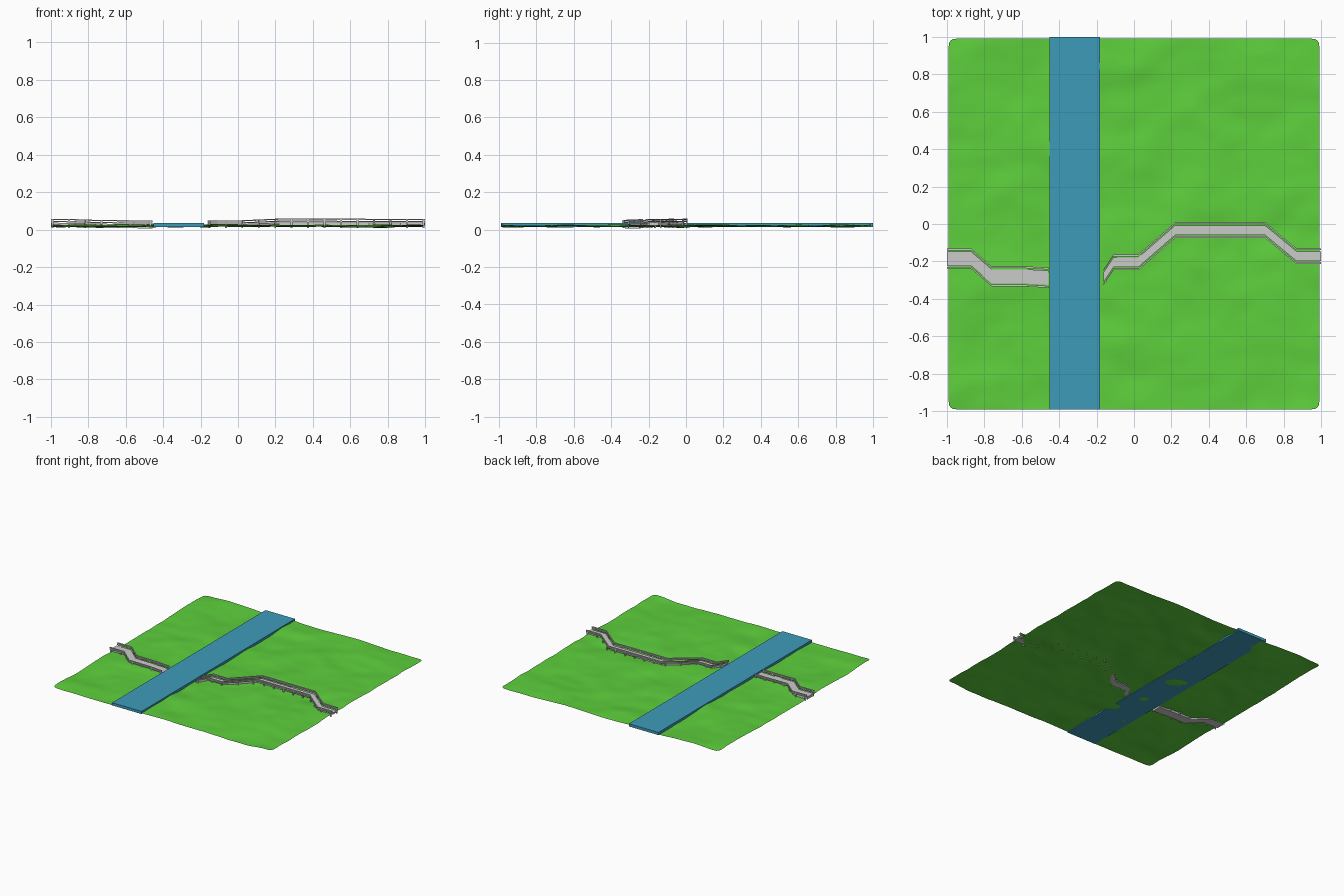
import bpy, bmesh, math
from mathutils import Vector, noise

if "Cube" in bpy.data.objects:
    bpy.data.objects.remove(bpy.data.objects["Cube"])


def make_object(name, bm, color=None):
    mesh = bpy.data.meshes.new(name)
    bmesh.ops.recalc_face_normals(bm, faces=bm.faces)
    bm.to_mesh(mesh)
    bm.free()
    obj = bpy.data.objects.new(name, mesh)
    bpy.context.collection.objects.link(obj)
    if color:
        mat = bpy.data.materials.new(name + "_color")
        mat.diffuse_color = (*color, 1)
        mat.use_nodes = True
        mat.node_tree.nodes["Principled BSDF"].inputs["Base Color"].default_value = mat.diffuse_color
        mesh.materials.append(mat)
    return obj


def box(bm, x0, x1, y0, y1, z0, z1):
    vs = bmesh.ops.create_cube(bm, size=1)["verts"]
    for v in vs:
        v.co = Vector((x1 if v.co.x > 0 else x0, y1 if v.co.y > 0 else y0, z1 if v.co.z > 0 else z0))


def sweep(bm, path, y0, y1, z0, z1):
    """Rectangular bar following (x, y, z) points, sheared sideways at bends."""
    rings = []
    for x, y, z in path:
        corners = ((y0, z0), (y1, z0), (y1, z1), (y0, z1))
        rings.append([bm.verts.new((x, y + a, z + b)) for a, b in corners])
    for r, s in zip(rings, rings[1:]):
        for i in range(4):
            j = (i + 1) % 4
            bm.faces.new((r[i], r[j], s[j], s[i]))
    bm.faces.new(rings[0])
    bm.faces.new(rings[-1][::-1])


def point_at(path, x):
    for a, b in zip(path, path[1:]):
        if x <= b[0]:
            t = (x - a[0]) / (b[0] - a[0])
            return a[1] + t * (b[1] - a[1]), a[2] + t * (b[2] - a[2])
    return path[-1][1:]


# gently rolling grass sheet with rounded corners
bm = bmesh.new()
bmesh.ops.create_grid(bm, x_segments=90, y_segments=90, size=0.99)
R = 0.035
for v in bm.verts:
    p = v.co.copy()
    inner = Vector((max(-0.99 + R, min(0.99 - R, p.x)), max(-0.99 + R, min(0.99 - R, p.y)), 0))
    d = p - inner
    if abs(d.x) > 0 and abs(d.y) > 0 and d.length > R:
        p = inner + d.normalized() * R
    n = noise.noise(Vector((p.x * 3.2, p.y * 4.5, 1.7)))
    n += 0.4 * noise.noise(Vector((p.x * 7, p.y * 9, 5.1)))
    p.z = 0.020 + max(-0.011, min(0.011, 0.012 * n))
    v.co = p
grass = make_object("grass_ground", bm, (0.11, 0.63, 0.045))
for f in grass.data.polygons:
    f.use_smooth = True
if grass.data.polygons[0].normal.z < 0:
    grass.data.flip_normals()

# straight river slab
bm = bmesh.new()
box(bm, -0.45, -0.182, -0.99, 1.0, 0.014, 0.036)
make_object("river", bm, (0.047, 0.33, 0.49))

# road centre lines: x, y, surface height
left = [(-1.0, -0.185, 0.037), (-0.87, -0.185, 0.036), (-0.76, -0.28, 0.032),
        (-0.58, -0.28, 0.03), (-0.457, -0.287, 0.028)]
right = [(-0.163, -0.285, 0.03), (-0.11, -0.205, 0.03), (0.022, -0.205, 0.03),
         (0.22, -0.033, 0.039), (0.70, -0.033, 0.038), (0.868, -0.172, 0.037), (1.0, -0.172, 0.037)]

for side, path, half, rail, depth in (("left", left, 0.038, 0.049, 0.022),
                                      ("right", right, 0.026, 0.037, 0.014)):
    bm = bmesh.new()
    sweep(bm, path, -half, half, -depth, 0)
    make_object(side + "_road", bm)

    # two stacked rails on each edge
    bm = bmesh.new()
    for s in (-1, 1):
        for z in (0.003, 0.014):
            sweep(bm, path, s * rail - 0.005, s * rail + 0.005, z, z + 0.006)
    make_object(side + "_guard_rails", bm)

    # short posts under the rails
    bm = bmesh.new()
    x0, x1 = path[0][0] + 0.01, path[-1][0] - 0.01
    count = max(2, round((x1 - x0) / 0.09))
    for i in range(count + 1):
        x = x0 + (x1 - x0) * i / count
        y, z = point_at(path, x)
        for s in (-1, 1):
            yc = y + s * rail
            box(bm, x - 0.005, x + 0.005, yc - 0.003, yc + 0.003, 0.008, z + 0.018)
    make_object(side + "_rail_posts", bm)
